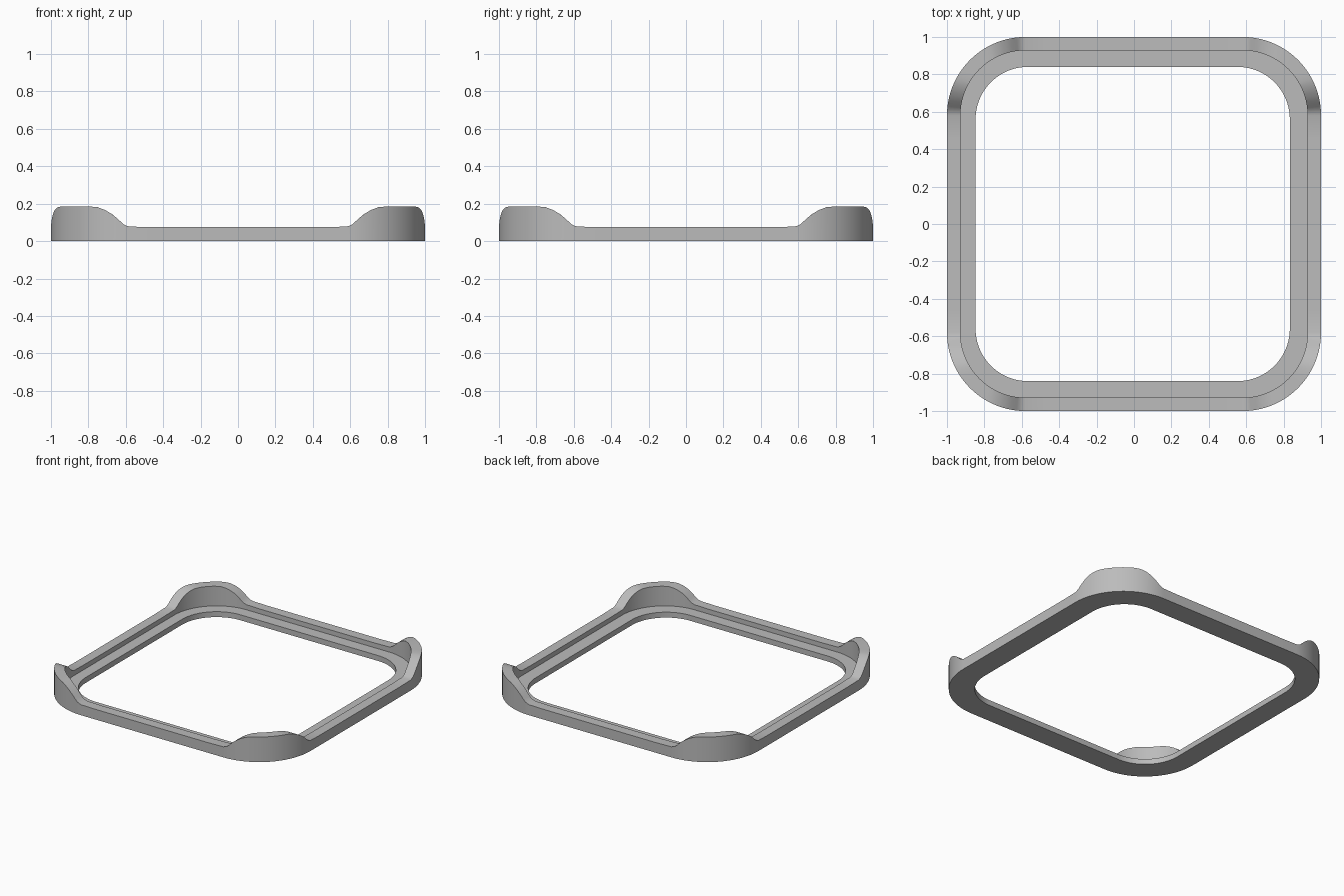
import bpy
import bmesh
import math
from mathutils import Matrix, Vector

default = bpy.data.objects.get("Cube")
if default:
    bpy.data.objects.remove(default, do_unlink=True)

ARC_STEPS = 40
STRAIGHT_END = 0.46
LEDGE_Z = 0.04
# Edge profile of the rim, rising from the low sides to the raised corners
PROFILE = [(0.55, 0.075), (0.585, 0.078), (0.61, 0.088), (0.64, 0.116),
           (0.67, 0.142), (0.71, 0.166), (0.75, 0.181), (0.79, 0.185)]


def profile_height(d):
    d = abs(d)
    if d <= PROFILE[0][0]:
        return PROFILE[0][1]
    for (a, za), (b, zb) in zip(PROFILE, PROFILE[1:]):
        if d <= b:
            return za + (zb - za) * (d - a) / (b - a)
    return PROFILE[-1][1]


def rim_height(x, y):
    return min(profile_height(x), profile_height(y))


def rounded_square(half, radius, shift=0.0):
    """Outline points of a rounded square, counter-clockwise."""
    c = half - radius
    corner = [Vector((half, STRAIGHT_END))]
    for i in range(ARC_STEPS + 1):
        a = math.pi / 2 * i / ARC_STEPS
        corner.append(Vector((c + radius * math.cos(a), c + radius * math.sin(a))))
    corner.append(Vector((STRAIGHT_END, half)))
    points = []
    for quarter in range(4):
        turn = Matrix.Rotation(math.pi / 2 * quarter, 2)
        points += [turn @ p + Vector((shift, 0)) for p in corner]
    return points


# Outlines of the wall and the opening
outer = rounded_square(1.0, 0.42)
middle = rounded_square(0.964, 0.384)
inner = rounded_square(0.928, 0.348)
opening = rounded_square(0.84, 0.28, -0.007)


def flat(z):
    return lambda x, y: z


# Closed cross-section swept around the frame
section = [(outer, flat(0)), (outer, rim_height), (middle, rim_height),
           (inner, rim_height), (inner, flat(LEDGE_Z)),
           (opening, flat(LEDGE_Z)), (opening, flat(0))]

bm = bmesh.new()
rings = [[bm.verts.new((p.x, p.y, height(p.x, p.y))) for p in outline]
         for outline, height in section]
for k, ring in enumerate(rings):
    following = rings[(k + 1) % len(rings)]
    for i in range(len(ring)):
        j = (i + 1) % len(ring)
        bm.faces.new((ring[i], ring[j], following[j], following[i]))
bmesh.ops.recalc_face_normals(bm, faces=bm.faces)
mesh = bpy.data.meshes.new("bezel_frame")
bm.to_mesh(mesh)
bm.free()

# Plain grey finish
grey = bpy.data.materials.new("grey")
grey.use_nodes = True
color = (0.5, 0.5, 0.5, 1)
grey.diffuse_color = color
grey.node_tree.nodes["Principled BSDF"].inputs["Base Color"].default_value = color
mesh.materials.append(grey)

frame = bpy.data.objects.new("bezel_frame", mesh)
bpy.context.collection.objects.link(frame)
bpy.context.view_layer.objects.active = frame
frame.select_set(True)
bpy.ops.object.shade_smooth_by_angle(angle=math.radians(30))
